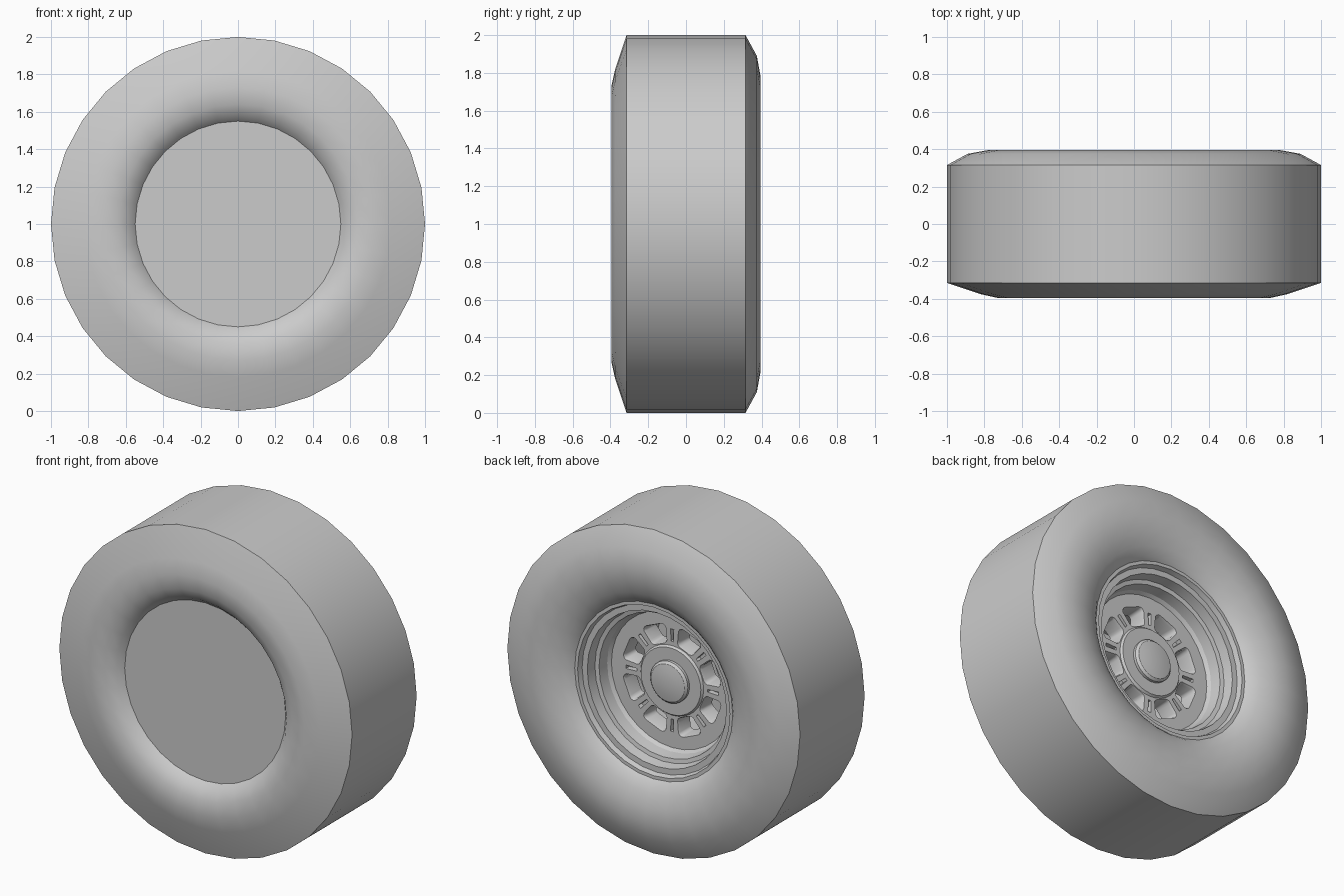
import bpy, bmesh, math
from mathutils import Vector

if "Cube" in bpy.data.objects:
    bpy.data.objects.remove(bpy.data.objects["Cube"])

SEG = 32
CENTRE = Vector((0, 0, 1))


def polar(r, a, y):
    return CENTRE + Vector((r * math.sin(a), y, r * math.cos(a)))


def make_object(name, bm, angle=35):
    bmesh.ops.recalc_face_normals(bm, faces=bm.faces)
    me = bpy.data.meshes.new(name)
    bm.to_mesh(me)
    bm.free()
    ob = bpy.data.objects.new(name, me)
    bpy.context.collection.objects.link(ob)
    smooth(ob, angle)
    return ob


def smooth(ob, angle):
    bpy.ops.object.select_all(action='DESELECT')
    ob.select_set(True)
    bpy.context.view_layer.objects.active = ob
    bpy.ops.object.shade_smooth_by_angle(angle=math.radians(angle))


def bridge(bm, rings):
    for a, b in zip(rings, rings[1:]):
        n = len(a)
        for i in range(n):
            j = (i + 1) % n
            bm.faces.new((a[i], a[j], b[j], b[i]))


def lathe(name, profile, cap_start=False, cap_end=False, angle=35):
    """Revolve (radius, y) points about the wheel axle."""
    bm = bmesh.new()
    rings = [[bm.verts.new(polar(r, math.tau * i / SEG, y)) for i in range(SEG)]
             for r, y in profile]
    bridge(bm, rings)
    if cap_start:
        bm.faces.new(rings[0])
    if cap_end:
        bm.faces.new(rings[-1])
    return make_object(name, bm, angle)


def prism(bm, outline, angle, radius, levels):
    """Closed prism along y; levels are (y, scale) of a (tangent, radial) outline."""
    t = Vector((math.cos(angle), 0, -math.sin(angle)))
    n = Vector((math.sin(angle), 0, math.cos(angle)))
    rings = []
    for y, s in levels:
        c = polar(radius, angle, y)
        rings.append([bm.verts.new(c + t * u * s + n * v * s) for u, v in outline])
    bridge(bm, rings)
    bm.faces.new(rings[0])
    bm.faces.new(rings[-1])


# Tyre: front cap, front sidewall, tread, back sidewall
lathe("tire", [(0.55, -0.32), (0.58, -0.355), (0.64, -0.385), (0.73, -0.395),
               (0.82, -0.375), (1.0, -0.315), (1.0, 0.315), (0.89, 0.375),
               (0.78, 0.395), (0.69, 0.388), (0.61, 0.362), (0.56, 0.335),
               (0.54, 0.315)], cap_start=True)

# Stepped rim barrel
lathe("rim", [(0.54, 0.315), (0.52, 0.315), (0.51, 0.285), (0.475, 0.285),
              (0.465, 0.225), (0.44, 0.22), (0.43, 0.155), (0.415, 0.135),
              (0.415, -0.319)], angle=25)

# Wheel disc with eight windows and a groove on each spoke
disc = lathe("wheel_disc", [(0.42, 0.03), (0.42, 0.135), (0.215, 0.135),
                            (0.205, 0.148), (0.204, 0.03)][:4],
             cap_start=True, cap_end=True)

# Rounded trapezoid outline for the windows
window = []
for cx, cy, start in ((0.05, 0.028, 0), (-0.05, 0.028, 90),
                      (-0.032, -0.028, 180), (0.032, -0.028, 270)):
    for k in range(4):
        a = math.radians(start + 30 * k)
        window.append((cx + 0.027 * math.cos(a), cy + 0.027 * math.sin(a)))
groove = [(-0.009, -0.042), (0.009, -0.042), (0.012, 0.042), (-0.012, 0.042)]

cut = bmesh.new()
for i in range(8):
    a = math.tau * i / 8
    prism(cut, window, a + math.pi / 8, 0.278,
          [(0.16, 1.1), (0.135, 1.05), (0.12, 0.95), (0.0, 0.88)])
    prism(cut, groove, a, 0.278, [(0.16, 1.0), (0.105, 0.8)])
cutter = make_object("window_cutter", cut)
cutter.hide_render = True

mod = disc.modifiers.new("windows", 'BOOLEAN')
mod.operation = 'DIFFERENCE'
mod.solver = 'EXACT'
mod.object = cutter
bpy.context.view_layer.objects.active = disc
bpy.ops.object.modifier_apply(modifier=mod.name)
bpy.data.objects.remove(cutter)
smooth(disc, 35)

# Domed hub cap
lathe("hub_cap", [(0.128, 0.14), (0.128, 0.165), (0.115, 0.178), (0.07, 0.186),
                  (0.02, 0.189)], cap_end=True)
